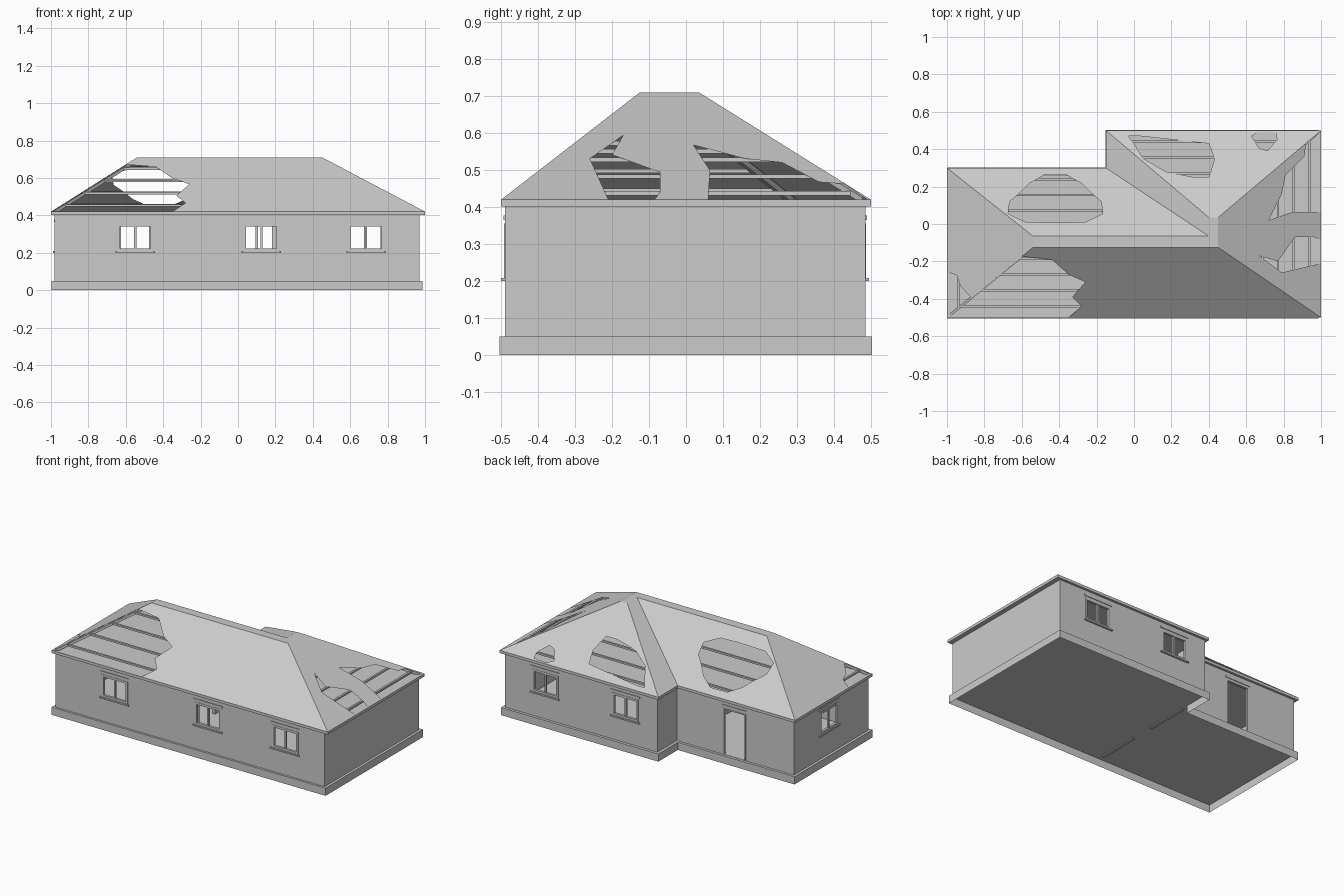
import bpy, bmesh, math
from mathutils import Vector, Matrix
from mathutils.geometry import delaunay_2d_cdt

if "Cube" in bpy.data.objects:
    bpy.data.objects.remove(bpy.data.objects["Cube"])

EAVE, TOP = 0.42, 0.71


def finish(bm, name, recalc=True):
    if recalc:
        bmesh.ops.recalc_face_normals(bm, faces=bm.faces)
    me = bpy.data.meshes.new(name)
    bm.to_mesh(me)
    bm.free()
    ob = bpy.data.objects.new(name, me)
    bpy.context.collection.objects.link(ob)
    return ob


def ell(x0, x1, y0, y1, xi, yi):
    """L-shaped footprint, counter-clockwise."""
    return [(x0, y0), (x1, y0), (x1, y1), (xi, y1), (xi, yi), (x0, yi)]


def box(bm, c, size, m=Matrix()):
    bmesh.ops.create_cube(bm, size=1, matrix=m @ Matrix.Translation(c) @ Matrix.Diagonal((*size, 1)))


def beam(bm, p, q, w, h):
    d = q - p
    m = Matrix.Translation((p + q) / 2) @ d.to_track_quat('X', 'Z').to_matrix().to_4x4()
    box(bm, (0, 0, 0), (d.length, w, h), m)


def prism(name, pts, z0, z1, bottom=True):
    bm = bmesh.new()
    lo = [bm.verts.new((*p, z0)) for p in pts]
    hi = [bm.verts.new((*p, z1)) for p in pts]
    n = len(pts)
    for i in range(n):
        j = (i + 1) % n
        bm.faces.new((lo[i], lo[j], hi[j], hi[i]))
    bm.faces.new(hi)
    if bottom:
        bm.faces.new(lo[::-1])
    return finish(bm, name, False)


# plinth with floor (open underneath) and the ceiling / eaves slab
eaves = ell(-1, 1, -.5, .5, -.15, .3)
prism("plinth_floor", ell(-.997, .987, -.504, .503, -.152, .302), 0, .05, bottom=False)
prism("eaves_slab", eaves, .402, EAVE)

# outer walls: hollow L ring
T = 0.022
outer = ell(-.98, .97, -.49, .485, -.133, .285)
inner = ell(-.98 + T, .97 - T, -.49 + T, .485 - T, -.133 + T, .285 - T)
bm = bmesh.new()
rings = [[bm.verts.new((*p, z)) for p in o] for o, z in
         ((outer, .05), (outer, .402), (inner, .402), (inner, .05))]
for k in range(4):
    a, b = rings[k], rings[(k + 1) % 4]
    for i in range(6):
        j = (i + 1) % 6
        bm.faces.new((a[i], a[j], b[j], b[i]))
walls = finish(bm, "walls")

# openings: (x, y, turn, is_door); local -y points outward
openings = [(x, -.49, 0, False) for x in (-.55, .125, .685)]
openings += [(x, .485, math.pi, False) for x in (.10, .68)]
openings += [(-.98, -.08, -math.pi / 2, False), (-.55, .285, math.pi, True)]
cut, frames, sills = bmesh.new(), bmesh.new(), bmesh.new()
for x, y, turn, door in openings:
    m = Matrix.Translation((x, y, 0)) @ Matrix.Rotation(turn, 4, 'Z')
    w = .165 if door else .19
    z0, z1 = (.052, .355) if door else (.208, .355)
    zc, h = (z0 + z1) / 2, z1 - z0
    box(cut, (0, 0, zc), (w, .1, h), m)
    f = .008 if door else .014
    for s in (-1, 1):
        box(frames, (s * (w - f) / 2, .006, zc), (f, .016, h), m)
    box(frames, (0, .006, z1 - f / 2), (w - 2 * f, .016, f), m)
    box(sills, (0, 0, .371), (w + .02, .008, .012), m)
    if not door:
        box(frames, (0, .006, z0 + f / 2), (w - 2 * f, .016, f), m)
        box(frames, (0, .006, zc), (.012, .012, h - 2 * f), m)
        box(sills, (0, .002, .204), (.21, .024, .009), m)
cutter = finish(cut, "opening_cutter")
cutter.hide_render = True
mod = walls.modifiers.new("openings", 'BOOLEAN')
mod.operation, mod.object, mod.solver = 'DIFFERENCE', cutter, 'EXACT'
bpy.context.view_layer.objects.active = walls
bpy.ops.object.modifier_apply(modifier=mod.name)
bpy.data.objects.remove(cutter)
finish(frames, "window_and_door_frames")
finish(sills, "sills_and_lintels")

# inner partition with a gap for a doorway
bm = bmesh.new()
for y0, y1 in ((-.468, -.19), (-.03, .263)):
    box(bm, (-.155, (y0 + y1) / 2, .223), (.02, y1 - y0, .358))
finish(bm, "partition")


def blob(cx, cy, rx, ry, wobble, n=14):
    """Ragged round hole: an ellipse with a wavy radius."""
    pts = []
    for k in range(n):
        a = math.tau * k / n
        r = 1 + wobble * math.sin(3 * a)
        pts.append((cx + rx * r * math.cos(a), cy + ry * r * math.sin(a)))
    return pts


def band(path, widths):
    """Ragged tear: a centre path widened along x."""
    left = [(x - w, y) for (x, y), w in zip(path, widths)]
    right = [(x + w, y) for (x, y), w in zip(path, widths)]
    return left + right[::-1]


# damaged areas per roof side, in plan
flat_top = ell(-.54, .45, -.125, .035, .40, -.065)
front_tear = [(-1, -.5), (-.6, -.174), (-.44, -.19), (-.35, -.27), (-.26, -.31),
              (-.33, -.39), (-.28, -.44), (-.35, -.5)]
right_tear = [(1, .06), (.85, .065), (.72, .02), (.79, .16), (.81, .26), (.91, .36), (.92, .43), (1, .49)]
right_small_tear = [(1, -.21), (.79, -.26), (.67, -.17), (.77, -.2), (.86, -.07), (.96, -.07), (1, -.085)]
left_tear = [(-1, -.255), (-.945, -.275), (-.93, -.33), (-.87, -.394), (-1, -.5)]
holes = {
    0: [front_tear],
    1: [right_tear, right_small_tear],
    2: [band([(0, .47), (.2, .43), (.24, .35), (.29, .28), (.36, .25)], [.03, .2, .19, .12, .04]),
        blob(.7, .45, .065, .05, .2, 9)],
    4: [blob(-.42, .12, .245, .13, -.15)],
    5: [left_tear],
}


def inside(p, poly):
    hit = False
    for (ax, ay), (bx, by) in zip(poly, poly[1:] + poly[:1]):
        if (ay > p[1]) != (by > p[1]) and p[0] < ax + (p[1] - ay) * (bx - ax) / (by - ay):
            hit = not hit
    return hit


# roof sheets, with laths and hip beams beneath
roof, laths, hips = bmesh.new(), bmesh.new(), bmesh.new()
for i in range(6):
    j = (i + 1) % 6
    side = [eaves[i], eaves[j], flat_top[j], flat_top[i]]
    e0, e1, t1, t0 = [Vector(p) for p in side]
    along = (e1 - e0).normalized()
    inward = Vector((-along.y, along.x))
    run = (t0 - e0).dot(inward)

    co, ed = [], []
    for poly in [side] + holes.get(i, []):
        n, k = len(poly), len(co)
        co += [Vector(p) for p in poly]
        ed += [(k + a, k + (a + 1) % n) for a in range(n)]
    vs, _, fs, *_ = delaunay_2d_cdt(co, ed, [], 0, 1e-5)
    bv = [roof.verts.new((v.x, v.y, EAVE + (TOP - EAVE) * (v - e0).dot(inward) / run)) for v in vs]
    for f in fs:
        c = sum((vs[a] for a in f), Vector((0, 0))) / len(f)
        if inside(c, side) and not any(inside(c, h) for h in holes.get(i, [])):
            face = roof.faces.new([bv[a] for a in f])
            face.normal_update()
            if face.normal.z < 0:
                face.normal_flip()

    up, peak, drop = [Vector((0, 0, z)) for z in (EAVE, TOP, -.014)]
    E0, E1, T0, T1 = e0.to_3d() + up, e1.to_3d() + up, t0.to_3d() + peak, t1.to_3d() + peak
    d = .06
    while d < run - .02:
        beam(laths, E0.lerp(T0, d / run) + drop, E1.lerp(T1, d / run) + drop, .013, .012)
        d += .085
    beam(hips, E0.lerp(T0, .04) + drop, T0 + drop, .014, .016)
roof.faces.new([roof.verts.new((*p, TOP)) for p in flat_top])
bmesh.ops.remove_doubles(roof, verts=roof.verts, dist=1e-4)
bmesh.ops.delete(roof, geom=[v for v in roof.verts if not v.link_faces], context='VERTS')
bmesh.ops.dissolve_limit(roof, angle_limit=.01, verts=roof.verts, edges=roof.edges)
finish(roof, "roof_covering", False)
finish(laths, "roof_laths")
finish(hips, "hip_beams")
